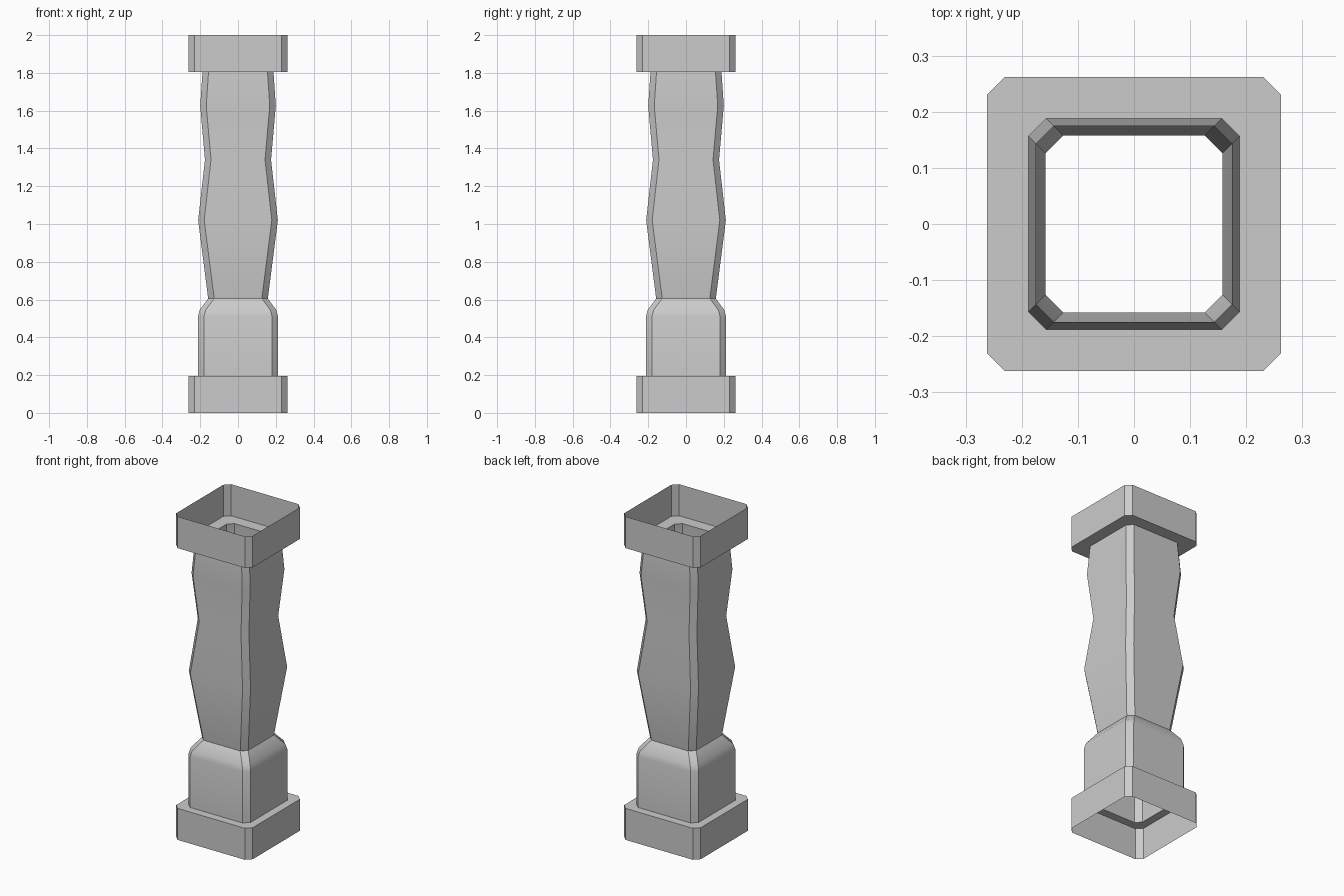
import bpy, math

if "Cube" in bpy.data.objects:
    bpy.data.objects.remove(bpy.data.objects["Cube"])

CHAMFER = 0.032


def ring(h, z):
    """Square of half width h with cut corners, counter-clockwise."""
    c = h - CHAMFER
    return [(c, -h, z), (h, -c, z), (h, c, z), (c, h, z),
            (-c, h, z), (-h, c, z), (-h, -c, z), (-c, -h, z)]


def loft(name, profile):
    """Open shell through (half width, height) rings, bottom to top."""
    verts = [v for h, z in profile for v in ring(h, z)]
    faces = []
    for r in range(len(profile) - 1):
        for i in range(8):
            j = (i + 1) % 8
            faces.append((r * 8 + i, r * 8 + j, r * 8 + 8 + j, r * 8 + 8 + i))
    mesh = bpy.data.meshes.new(name)
    mesh.from_pydata(verts, [], faces)
    mesh.update()
    obj = bpy.data.objects.new(name, mesh)
    bpy.context.collection.objects.link(obj)
    bpy.ops.object.select_all(action='DESELECT')
    obj.select_set(True)
    bpy.context.view_layer.objects.active = obj
    bpy.ops.object.shade_smooth_by_angle(angle=math.radians(32))
    return obj


# Plinth with its top ledge, open underneath
loft("plinth", [(0.262, 0), (0.262, 0.195), (0.212, 0.195)])
# Pedestal with rounded shoulder
loft("pedestal", [(0.212, 0.195), (0.212, 0.51), (0.203, 0.545), (0.158, 0.605)])
# Swelling baluster shaft
loft("shaft", [(0.158, 0.605), (0.211, 1.02), (0.175, 1.34), (0.2, 1.625), (0.188, 1.805)])
# Cap with its lower ledge, open on top
loft("cap", [(0.188, 1.805), (0.262, 1.805), (0.262, 2.0)])
